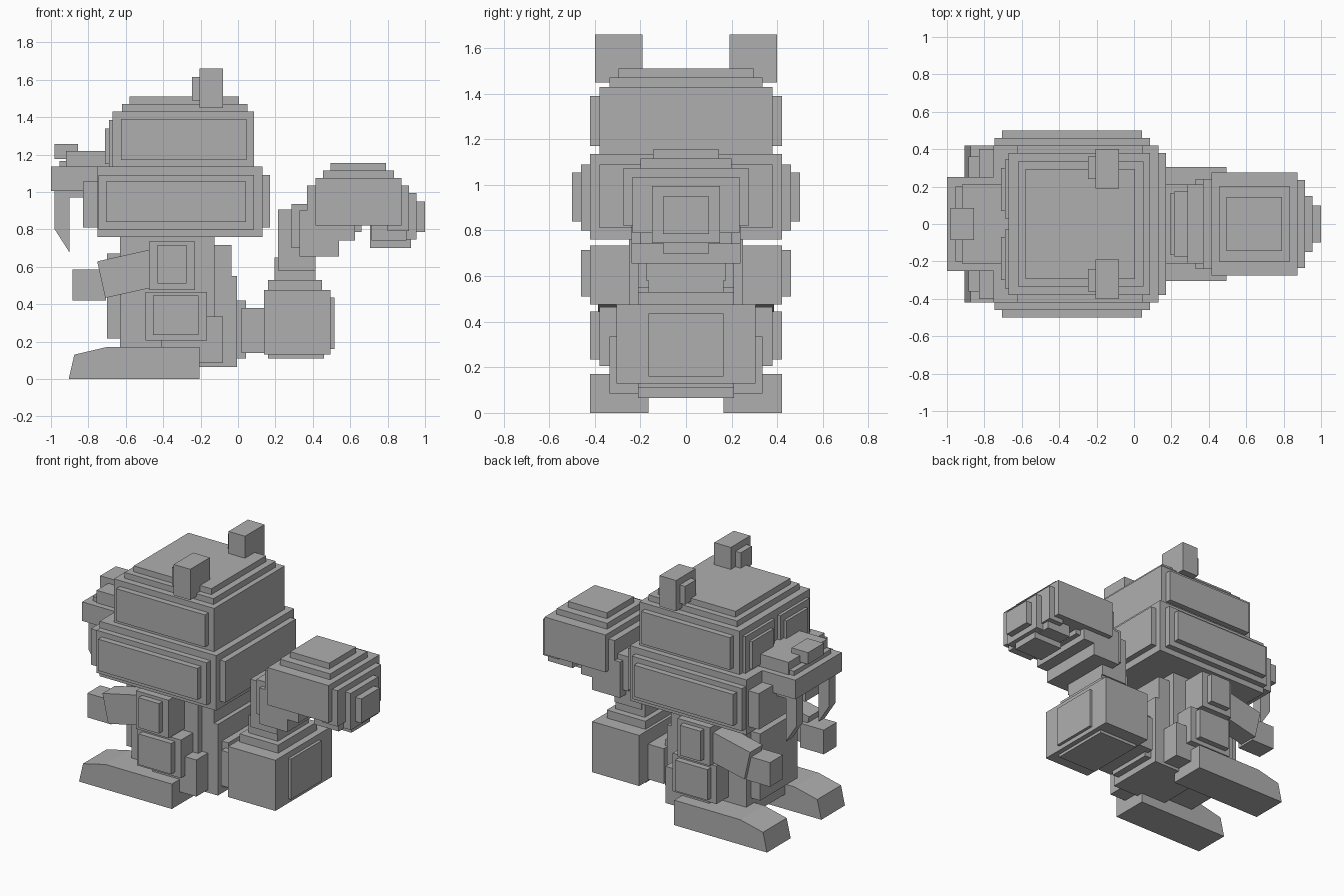
import bpy, bmesh, math
from mathutils import Matrix, Vector

cube = bpy.data.objects.get("Cube")
if cube:
    bpy.data.objects.remove(cube, do_unlink=True)

grey = bpy.data.materials.new("plain_grey")
grey.use_nodes = True
colour = (0.43, 0.43, 0.43, 1)
grey.diffuse_color = colour
grey.node_tree.nodes["Principled BSDF"].inputs["Base Color"].default_value = colour


def finish(name, bm):
    bmesh.ops.recalc_face_normals(bm, faces=bm.faces)
    mesh = bpy.data.meshes.new(name)
    bm.to_mesh(mesh)
    bm.free()
    mesh.materials.append(grey)
    obj = bpy.data.objects.new(name, mesh)
    bpy.context.collection.objects.link(obj)
    return obj


def box(name, x, y, z, tilt=0):
    """Box from (min, max) ranges, tilted about the y axis."""
    bm = bmesh.new()
    bmesh.ops.create_cube(bm, size=1)
    size = Vector([b - a for a, b in (x, y, z)])
    centre = Vector([(a + b) / 2 for a, b in (x, y, z)])
    bm.transform(Matrix.Translation(centre)
                 @ Matrix.Rotation(math.radians(tilt), 4, 'Y')
                 @ Matrix.Diagonal(size).to_4x4())
    return finish(name, bm)


def mid(name, x, half, z):
    """Box centred across the body."""
    return box(name, x, (-half, half), z)


def prism(name, outline, y):
    """Side outline in x and z, extruded across y."""
    bm = bmesh.new()
    face = bm.faces.new([bm.verts.new((px, y[0], pz)) for px, pz in outline])
    new = bmesh.ops.extrude_face_region(bm, geom=[face])["geom"]
    verts = [v for v in new if isinstance(v, bmesh.types.BMVert)]
    bmesh.ops.translate(bm, verts=verts, vec=(0, y[1] - y[0], 0))
    return finish(name, bm)


# Upper head with stepped crown
mid("upper_head", (-.67, .086), .38, (1.1, 1.43))
mid("upper_head_side_plates", (-.625, .045), .42, (1.17, 1.39))
mid("crown_lower_step", (-.62, .05), .335, (1.4, 1.47))
mid("crown_upper_step", (-.58, .005), .295, (1.45, 1.51))

# Lower head with stepped cheeks and back
mid("lower_head", (-.75, .13), .42, (.76, 1.135))
mid("lower_head_side_step", (-.745, .086), .46, (.8, 1.09))
mid("lower_head_side_plates", (-.705, .043), .5, (.84, 1.055))
mid("lower_head_back_plate", (.1, .17), .38, (.81, 1.09))

# Muzzle and nose
mid("muzzle", (-1, -.7), .25, (1.005, 1.135))
mid("muzzle_bridge", (-.92, -.66), .21, (1.1, 1.22))
mid("muzzle_bridge_front", (-.955, -.7), .2, (1.1, 1.165))
mid("muzzle_chin", (-.955, -.7), .21, (.97, 1.02))
mid("nose", (-.98, -.855), .085, (1.175, 1.255))

# Torso blocks
mid("torso", (-.63, -.125), .25, (.1, .8))
mid("belly", (-.7, -.6), .2, (.215, .67))
mid("upper_back", (-.3, -.035), .21, (.3, .715))
mid("lower_back", (-.4, -.005), .21, (.065, .55))
mid("rump", (-.1, .043), .165, (.11, .42))
mid("hips", (-.41, -.08), .335, (.085, .335))

# Paired parts
for side, s in (("left", -1), ("right", 1)):
    def across(a, b):
        return tuple(sorted((s * a, s * b)))

    box(f"{side}_eye_rim", (-.69, -.6), across(.03, .345), (1.12, 1.385))
    box(f"{side}_eye_plate", (-.71, -.6), across(.07, .3), (1.15, 1.34))
    box(f"{side}_cheek", (-.83, -.7), across(.1, .4), (.81, 1.055))
    box(f"{side}_ear", (-.205, -.08), across(.19, .4), (1.45, 1.66))
    box(f"{side}_inner_ear", (-.245, -.2), across(.24, .36), (1.49, 1.615))
    prism(f"{side}_fang", [(-.98, 1.02), (-.9, 1.02), (-.9, .675), (-.98, .8)],
          across(.14, .21))
    box(f"{side}_upper_arm", (-.475, -.23), across(.22, .42), (.475, .735))
    box(f"{side}_upper_arm_plate", (-.43, -.275), across(.4, .46), (.51, .715))
    box(f"{side}_forearm", (-.735, -.42), across(.25, .385), (.465, .665), -12.5)
    box(f"{side}_hand", (-.885, -.705), across(.22, .36), (.42, .585))
    box(f"{side}_thigh", (-.495, -.165), across(.18, .38), (.205, .465))
    box(f"{side}_thigh_plate", (-.455, -.21), across(.36, .42), (.235, .445))
    prism(f"{side}_foot", [(-.905, 0), (-.205, 0), (-.205, .17),
                           (-.705, .17), (-.875, .13)], across(.165, .42))

# Tail base
mid("tail_connector", (.02, .16), .21, (.14, .38))
mid("tail_base", (.14, .495), .305, (.13, .475))
mid("tail_base_bottom", (.16, .46), .21, (.11, .15))
mid("tail_base_end_plate", (.45, .515), .165, (.16, .435))
mid("tail_base_step", (.16, .45), .21, (.45, .53))
mid("tail_neck", (.195, .415), .165, (.5, .65))

# Rising tail
mid("tail_riser", (.215, .415), .175, (.58, .905))
mid("tail_riser_middle", (.33, .54), .24, (.655, .9))
mid("tail_riser_upper", (.285, .5), .21, (.7, .935))
mid("tail_riser_step", (.37, .625), .24, (.74, 1.035))
mid("tail_riser_inner_step", (.5, .66), .2, (.785, .9))

# Tail plume, stepped at the top, end and underside
mid("tail_plume", (.415, .875), .275, (.82, 1.075))
mid("tail_plume_top_step", (.455, .835), .2, (1.05, 1.115))
mid("tail_plume_top", (.495, .79), .145, (1.1, 1.155))
mid("tail_plume_end", (.8, .915), .235, (.79, 1.035))
mid("tail_plume_end_step", (.85, .955), .15, (.745, .995))
mid("tail_tip", (.9, 1), .1, (.785, .95))
mid("tail_plume_underside", (.705, .925), .1, (.7, .85))
mid("tail_plume_underside_step", (.715, .9), .2, (.74, .85))
